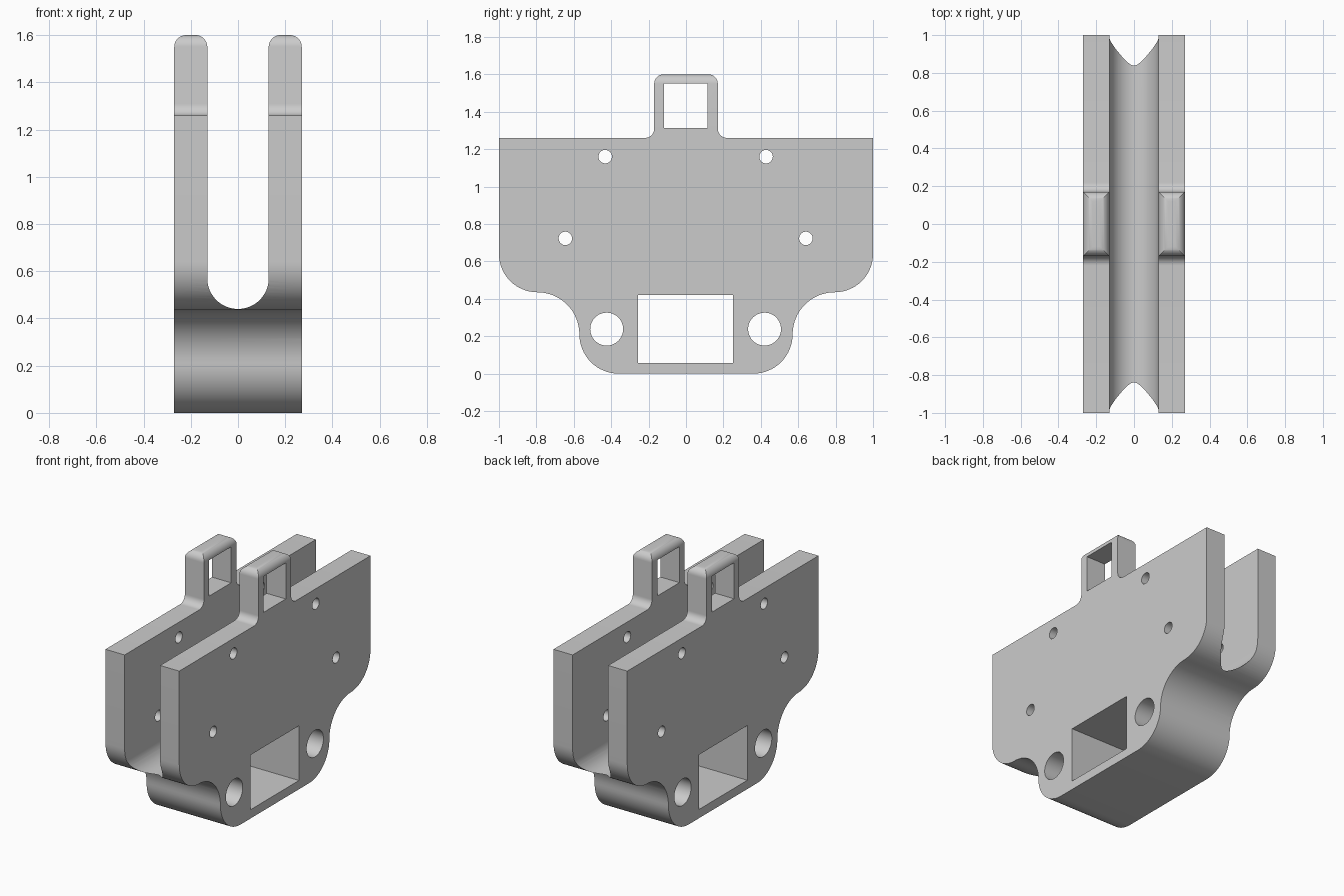
import bpy
import bmesh
from math import cos, sin, radians

if "Cube" in bpy.data.objects:
    bpy.data.objects.remove(bpy.data.objects["Cube"], do_unlink=True)

grey = bpy.data.materials.new("light_grey")
grey.use_nodes = True
grey.diffuse_color = (0.6, 0.6, 0.6, 1)
grey.node_tree.nodes["Principled BSDF"].inputs["Base Color"].default_value = (0.6, 0.6, 0.6, 1)


def arc(cu, cv, r, start, end, steps=16):
    """Points on an arc, angles in degrees."""
    angles = [radians(start + (end - start) * i / steps) for i in range(steps + 1)]
    return [(cu + r * cos(a), cv + r * sin(a)) for a in angles]


def mirrored(half, centre=0):
    """Close a half outline by reflecting it."""
    return half + [(2 * centre - u, v) for u, v in reversed(half)]


def prism(name, outline, axis, depth):
    """Extrude a (y, z) outline along x, or an (x, z) outline along y."""
    def place(u, v, d):
        return (d, u, v) if axis == "x" else (u, d, v)
    bm = bmesh.new()
    face = bm.faces.new([bm.verts.new(place(u, v, -depth)) for u, v in outline])
    ext = bmesh.ops.extrude_face_region(bm, geom=[face])
    moved = [e for e in ext["geom"] if isinstance(e, bmesh.types.BMVert)]
    bmesh.ops.translate(bm, vec=place(0, 0, 2 * depth), verts=moved)
    bmesh.ops.recalc_face_normals(bm, faces=bm.faces)
    mesh = bpy.data.meshes.new(name)
    bm.to_mesh(mesh)
    bm.free()
    mesh.materials.append(grey)
    obj = bpy.data.objects.new(name, mesh)
    bpy.context.collection.objects.link(obj)
    return obj


# Side outline: rounded foot, S-curved shoulders, tall plate and top tab
side = (arc(0.36, 0.21, 0.21, -90, 0)
        + arc(0.795, 0.21, 0.225, 180, 90)
        + arc(0.795, 0.64, 0.205, -90, 0)
        + [(1.0, 1.26)]
        + arc(0.22, 1.31, 0.05, -90, -180, 10)
        + arc(0.12, 1.55, 0.05, 0, 90, 10))
bracket = prism("bracket_body", mirrored(side), "x", 0.27)

# Front outline: fork with rounded prong tops and a round-bottomed slot
fork = ([(0.27, -0.1)]
        + arc(0.22, 1.55, 0.05, 0, 90, 10)
        + arc(0.18, 1.55, 0.05, 90, 180, 10)
        + arc(0, 0.57, 0.13, 0, -90, 20)[:-1])
fork_shape = prism("fork_shape", fork + [(0, 0.44)]
                   + [(-u, v) for u, v in reversed(fork)], "y", 1.2)
tools = [(fork_shape, "INTERSECT")]

# Rectangular windows through the tab and the foot
for name, y0, y1, z0, z1 in [("tab_window", -0.117, 0.114, 1.312, 1.55),
                             ("foot_window", -0.256, 0.252, 0.058, 0.42)]:
    box = prism(name, [(y0, z0), (y1, z0), (y1, z1), (y0, z1)], "x", 0.5)
    tools.append((box, "DIFFERENCE"))

# Pairs of round holes
for name, y, z, r in [("upper_hole", 0.43, 1.16, 0.036),
                      ("middle_hole", 0.643, 0.723, 0.036),
                      ("foot_hole", 0.422, 0.238, 0.088)]:
    for label, sign in (("back", 1), ("front", -1)):
        hole = prism(f"{label}_{name}", arc(sign * y - 0.002, z, r, 0, 360, 40)[:-1], "x", 0.5)
        tools.append((hole, "DIFFERENCE"))

for tool, operation in tools:
    mod = bracket.modifiers.new(tool.name, "BOOLEAN")
    mod.operation = operation
    mod.solver = "EXACT"
    mod.object = tool

# Bake the cuts, then discard the cutters
bpy.context.view_layer.update()
evaluated = bracket.evaluated_get(bpy.context.evaluated_depsgraph_get())
baked = bpy.data.meshes.new_from_object(evaluated)
bracket.modifiers.clear()
bracket.data = baked
for tool, _ in tools:
    bpy.data.objects.remove(tool, do_unlink=True)

# Smooth curves, crisp edges
bpy.ops.object.select_all(action="DESELECT")
bracket.select_set(True)
bpy.context.view_layer.objects.active = bracket
bpy.ops.object.shade_smooth_by_angle(angle=radians(30))
